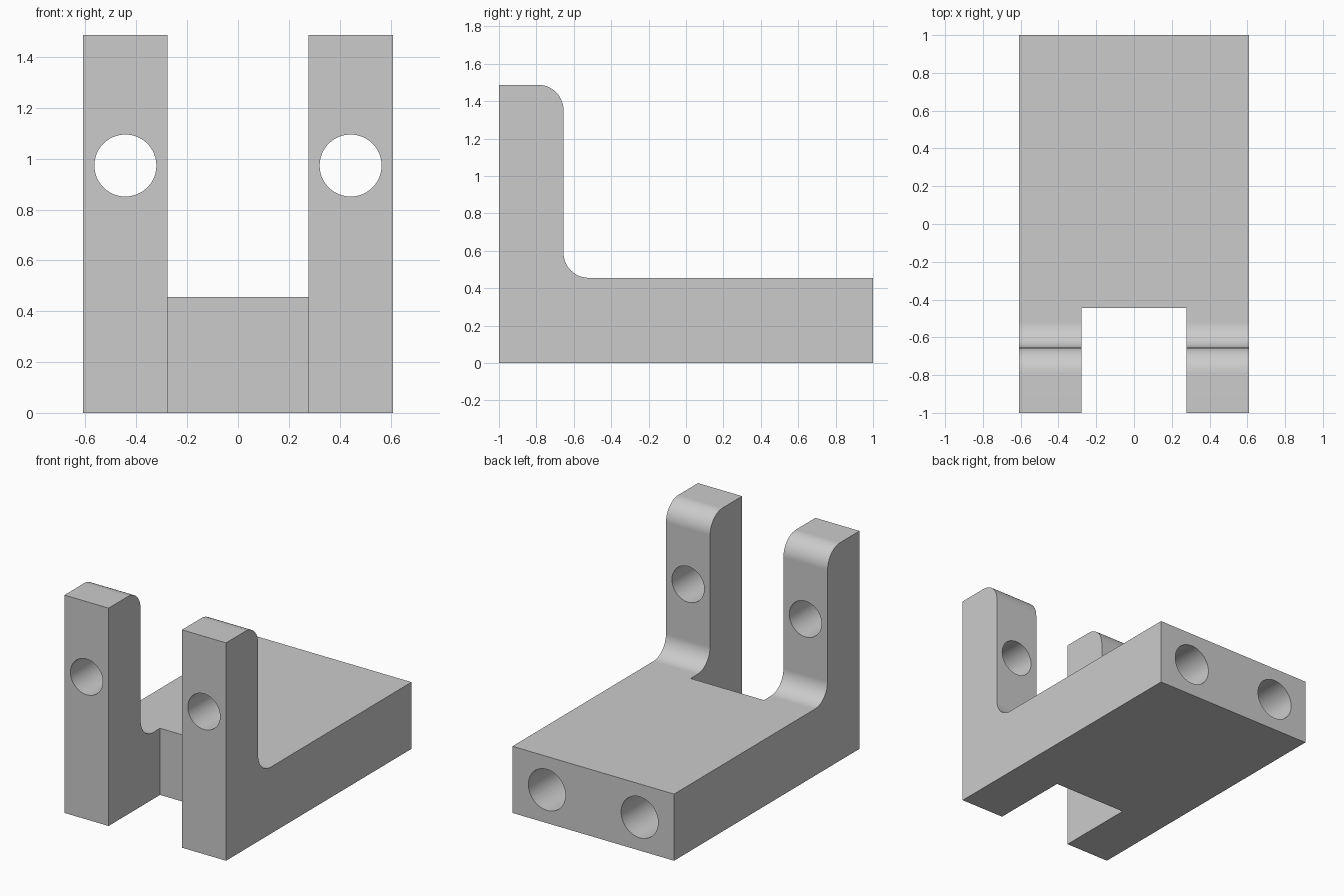
import bpy, bmesh
from math import pi, sin, cos, radians

if "Cube" in bpy.data.objects:
    bpy.data.objects.remove(bpy.data.objects["Cube"])

W, BACK, FRONT = 0.61, 1.0, -1.0      # half width, rear and front
BASE_Z, TOP_Z = 0.455, 1.487          # base and prong heights
PRONG_Y, R = -0.655, 0.135            # rear face of prongs, rounding radius

grey = bpy.data.materials.new("light_grey")
grey.use_nodes = True
colour = (0.6, 0.6, 0.6, 1)
grey.diffuse_color = colour
grey.node_tree.nodes["Principled BSDF"].inputs["Base Color"].default_value = colour


def arc(cy, cz, start, end, steps=12):
    angles = [radians(start + (end - start) * i / steps) for i in range(steps + 1)]
    return [(cy + R * cos(a), cz + R * sin(a)) for a in angles]


# L-shaped side profile, extruded across the width
profile = [(FRONT, 0), (BACK, 0), (BACK, BASE_Z)]
profile += arc(PRONG_Y + R, BASE_Z + R, 270, 180)
profile += arc(PRONG_Y - R, TOP_Z - R, 0, 90)
profile += [(FRONT, TOP_Z)]
bm = bmesh.new()
face = bm.faces.new([bm.verts.new((-W, y, z)) for y, z in profile])
side = bmesh.ops.extrude_face_region(bm, geom=[face])
moved = [v for v in side["geom"] if isinstance(v, bmesh.types.BMVert)]
bmesh.ops.translate(bm, verts=moved, vec=(2 * W, 0, 0))
bmesh.ops.recalc_face_normals(bm, faces=bm.faces)
mesh = bpy.data.meshes.new("forked_bracket")
bm.to_mesh(mesh)
bm.free()
mesh.materials.append(grey)
bracket = bpy.data.objects.new("forked_bracket", mesh)
bpy.context.collection.objects.link(bracket)


def cut(cutter):
    """Subtract the cutter from the bracket and discard it."""
    cutter.hide_render = True
    cutter.data.materials.append(grey)
    bpy.ops.object.select_all(action='DESELECT')
    bracket.select_set(True)
    bpy.context.view_layer.objects.active = bracket
    mod = bracket.modifiers.new("cut", 'BOOLEAN')
    mod.operation, mod.solver, mod.object = 'DIFFERENCE', 'EXACT', cutter
    bpy.ops.object.modifier_apply(modifier=mod.name)
    bpy.data.objects.remove(cutter)


def drill(x, z, radius, y0, y1):
    bpy.ops.mesh.primitive_cylinder_add(
        vertices=48, radius=radius, depth=y1 - y0,
        location=(x, (y0 + y1) / 2, z), rotation=(pi / 2, 0, 0))
    cut(bpy.context.object)


# Front slot between the prongs
SLOT_X, SLOT_Y = 0.277, -0.445
bpy.ops.mesh.primitive_cube_add(size=2, location=(0, SLOT_Y - 1, 1))
slot = bpy.context.object
slot.scale = (SLOT_X, 1, 1.5)
cut(slot)

# Through holes in the prongs and blind holes in the rear face
for s in (-1, 1):
    drill(s * 0.443, 0.973, 0.122, -1.2, -0.5)
    drill(s * 0.35, 0.227, 0.14, 0.1, 1.2)

# Smooth roundings and bores, crisp edges elsewhere
bpy.ops.object.select_all(action='DESELECT')
bracket.select_set(True)
bpy.context.view_layer.objects.active = bracket
bpy.ops.object.shade_smooth_by_angle(angle=radians(30))
weighted = bracket.modifiers.new("flat_faces", 'WEIGHTED_NORMAL')
weighted.keep_sharp = True
